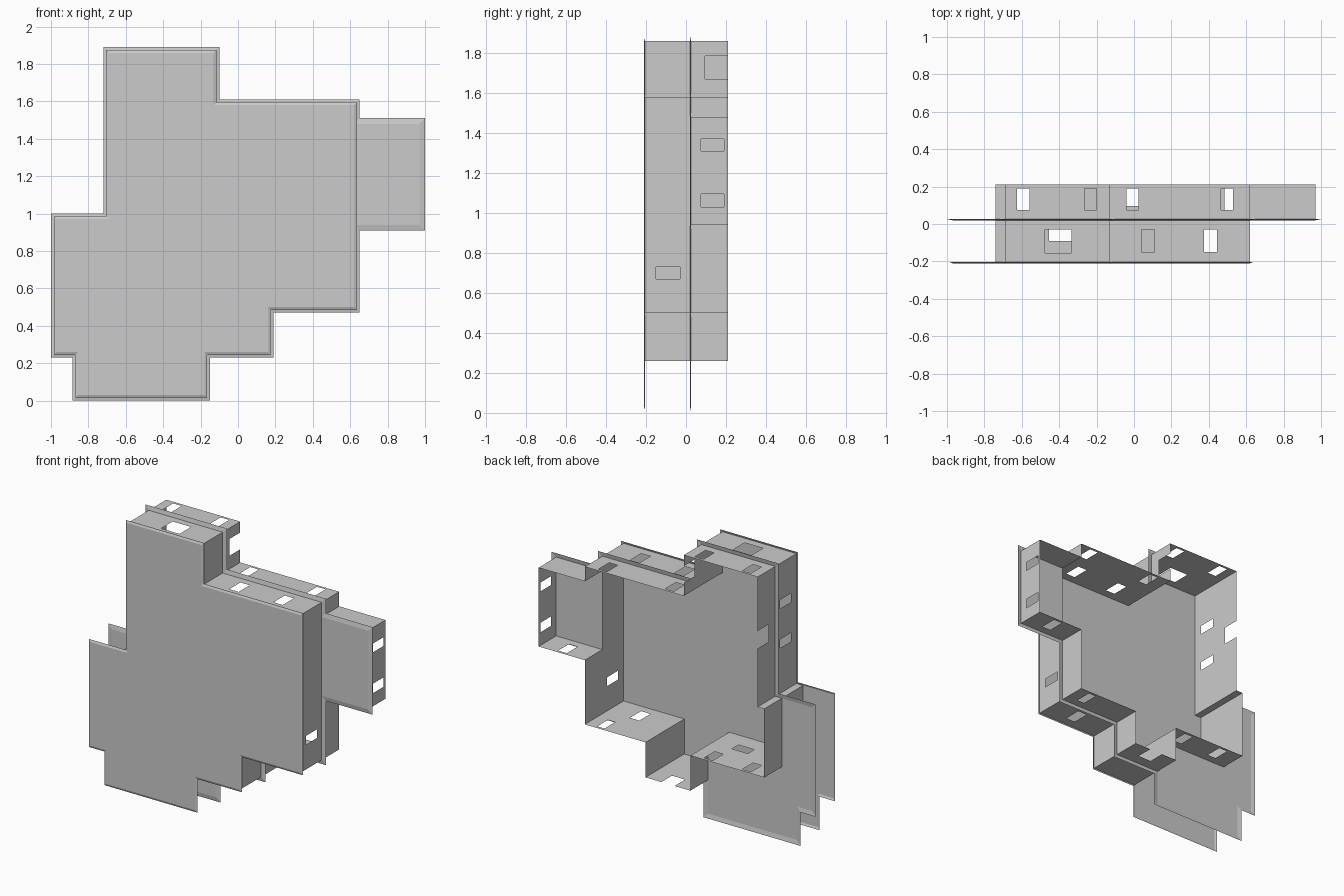
import bpy

if "Cube" in bpy.data.objects:
    bpy.data.objects.remove(bpy.data.objects["Cube"])

FRONT, MID, BACK = -0.21, 0.02, 0.21


def make(name, verts, faces):
    mesh = bpy.data.meshes.new(name)
    mesh.from_pydata(verts, [], faces)
    mesh.update()
    obj = bpy.data.objects.new(name, mesh)
    bpy.context.collection.objects.link(obj)
    return obj


def wall(name, a, b, holes=(), y0=FRONT, y1=BACK):
    """Strip from a to b (x, z), with holes (s0, s1, y0, y1); s is x or z along the strip."""
    k = 0 if a[0] != b[0] else 1
    lo, hi = sorted((a[k], b[k]))
    ss = sorted({lo, hi, *[v for h in holes for v in h[:2]]})
    ys = sorted({y0, y1, *[v for h in holes for v in h[2:]]})
    verts = [(s, y, a[1]) if k == 0 else (a[0], y, s) for s in ss for y in ys]
    n, faces = len(ys), []
    for i in range(len(ss) - 1):
        for j in range(n - 1):
            s, y = (ss[i] + ss[i + 1]) / 2, (ys[j] + ys[j + 1]) / 2
            if not any(h[0] < s < h[1] and h[2] < y < h[3] for h in holes):
                faces.append((i*n + j, (i+1)*n + j, (i+1)*n + j + 1, i*n + j + 1))
    make(name, verts, faces)


def offset(pts, d):
    """Grow a clockwise right-angled outline by d."""
    out = []
    for i, p in enumerate(pts):
        x, z = p
        for q, r in ((pts[i - 1], p), (p, pts[(i + 1) % len(pts)])):
            dx, dz = r[0] - q[0], r[1] - q[1]
            x -= d * ((dz < 0) * -1 + (dz > 0))
            z += d * ((dx > 0) - (dx < 0))
        out.append((x, z))
    return out


def rim(name, pts, d, y0, y1):
    n = len(pts)
    verts = [(x, y0, z) for x, z in pts] + [(x, y1, z) for x, z in offset(pts, d)]
    make(name, verts, [(i, (i+1) % n, (i+1) % n + n, i + n) for i in range(n)])


def panel(name, pts, y):
    make(name, [(x, y, z) for x, z in pts], [tuple(range(len(pts)))])


# Outlines of the front plate and the middle flange (x, z), clockwise
upper = [(-.69, .97), (-.69, 1.86), (-.13, 1.86), (-.13, 1.58), (.62, 1.58)]
lower = [(.62, .5), (.16, .5), (.16, .26), (-.18, .26), (-.18, .03),
         (-.855, .03), (-.855, .26), (-.97, .26), (-.97, .97)]
side_bay = [(.62, 1.48), (.97, 1.48), (.97, .94), (.62, .94)]

# Front plate and rims
panel("front_plate", upper + lower, FRONT)
rim("front_plate_rim", upper + lower, .015, FRONT, FRONT + .006)
rim("middle_flange_rim", upper + side_bay + lower, .03, MID, MID + .006)

# Middle panels outside the main box
panel("side_bay_panel", side_bay, MID)
panel("lower_left_panel", [(-.97, .97), (-.74, .97), (-.74, .5), (-.18, .5), (-.18, .03),
                           (-.855, .03), (-.855, .26), (-.97, .26)], MID)

# Opening bands across the wall depth: front layer, back layer, notch at the back edge
F, B, N = (-.15, -.03), (.075, .19), (.095, BACK)

# Top walls
wall("tower_top", (-.69, 1.86), (-.13, 1.86),
     [(-.625, -.56, *B), (-.265, -.2, *B), (-.475, -.335, -.155, -.03)])
wall("roof", (-.13, 1.58), (.62, 1.58),
     [(-.04, .025, *B), (.465, .53, *B), (.04, .11, *F), (.375, .445, *F)])

# Upright walls
wall("tower_right_wall", (-.13, 1.58), (-.13, 1.86), [(1.67, 1.785, *N)])
wall("tower_left_wall", (-.69, .97), (-.69, 1.86),
     [(1.55, 1.61, *F), (1.28, 1.34, *F), (1.37, 1.49, *N)])
wall("left_ledge", (-.74, .97), (-.69, .97))
wall("lower_left_wall", (-.74, .5), (-.74, .97))
wall("right_wall", (.62, .5), (.62, 1.58), [(.67, .73, *F), (.94, 1.48, MID, BACK)])

# Stepped floor
wall("left_floor", (-.74, .5), (-.18, .5),
     [(-.625, -.56, *B), (-.335, -.27, *B), (-.455, -.335, -.09, -.02)])
wall("low_left_wall", (-.18, .26), (-.18, .5))
wall("low_floor", (-.18, .26), (.16, .26), [(-.06, .04, *N)])
wall("low_right_wall", (.16, .26), (.16, .5))
wall("right_floor", (.16, .5), (.62, .5), [(.375, .445, *F), (.485, .54, *B)])

# Side bay walls
wall("side_bay_top", (.62, 1.48), (.97, 1.48), y0=MID)
wall("side_bay_floor", (.62, .94), (.97, .94), [(.77, .835, *B)], y0=MID)
wall("side_bay_end", (.97, .94), (.97, 1.48),
     [(1.31, 1.37, *B), (1.03, 1.095, *B)], y0=MID)
